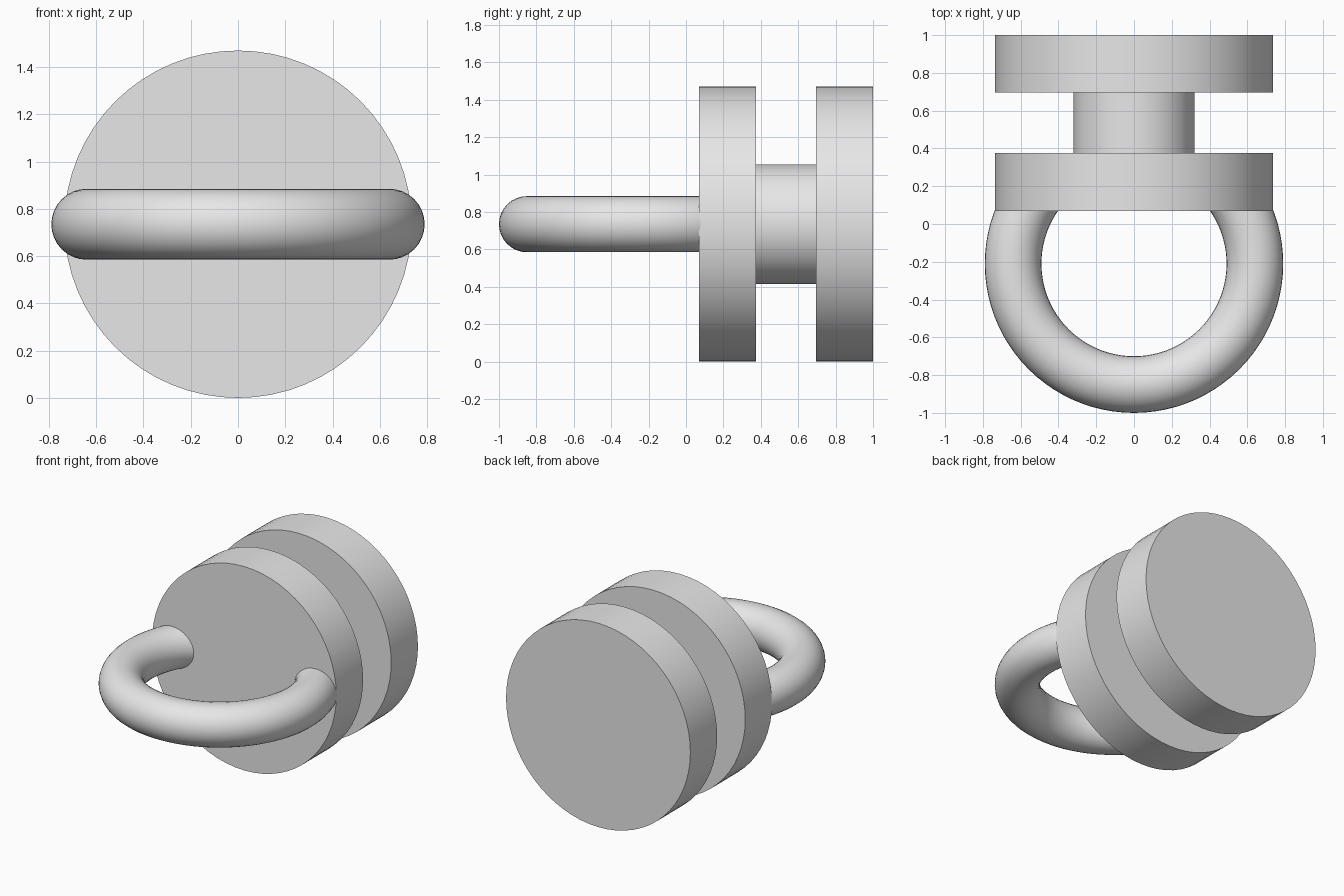
import bpy
import bmesh
from math import cos, sin, pi, radians
from mathutils import Matrix, Vector

cube = bpy.data.objects.get("Cube")
if cube:
    bpy.data.objects.remove(cube, do_unlink=True)

AXIS_Z = 0.735

grey = bpy.data.materials.new("plain_grey")
grey.use_nodes = True
grey.diffuse_color = (0.8, 0.8, 0.8, 1)
grey.node_tree.nodes["Principled BSDF"].inputs["Base Color"].default_value = (0.8, 0.8, 0.8, 1)


def finish(bm, name):
    """Turn a bmesh into a smooth shaded object with sharp rims."""
    bmesh.ops.recalc_face_normals(bm, faces=bm.faces)
    mesh = bpy.data.meshes.new(name)
    bm.to_mesh(mesh)
    bm.free()
    mesh.materials.append(grey)
    obj = bpy.data.objects.new(name, mesh)
    bpy.context.collection.objects.link(obj)
    bpy.ops.object.select_all(action='DESELECT')
    obj.select_set(True)
    bpy.context.view_layer.objects.active = obj
    bpy.ops.object.shade_smooth_by_angle(angle=radians(35))
    return obj


def disc(name, radius, y0, y1):
    """Cylinder lying along y."""
    bm = bmesh.new()
    place = Matrix.Translation((0, (y0 + y1) / 2, AXIS_Z)) @ Matrix.Rotation(pi / 2, 4, 'X')
    bmesh.ops.create_cone(bm, cap_ends=True, segments=64, radius1=radius,
                          radius2=radius, depth=y1 - y0, matrix=place)
    return finish(bm, name)


def ring_handle(name, centre_y, major, minor, end_angle, sides=32, steps=64):
    """Horizontal ring, open at the back, with both ends sunk in the front disc."""
    bm = bmesh.new()
    centre = Vector((0, centre_y, AXIS_Z))
    a = radians(end_angle)
    start = Matrix.Rotation(a, 4, 'Z')
    verts = []
    for i in range(sides):
        t = 2 * pi * i / sides
        point = Vector((major + minor * cos(t), 0, minor * sin(t)))
        verts.append(bm.verts.new(centre + start @ point))
    section = bm.faces.new(verts)
    bmesh.ops.spin(bm, geom=[section] + section.edges[:] + verts, cent=centre,
                   axis=(0, 0, 1), angle=-(pi + 2 * a), steps=steps)
    return finish(bm, name)


# Two wide discs joined by a narrow core
disc("front_disc", 0.735, 0.07, 0.375)
disc("core", 0.32, 0.37, 0.70)
disc("back_disc", 0.735, 0.695, 1.0)

# Ring at the front
ring_handle("ring_handle", -0.21, 0.64, 0.15, 40)
